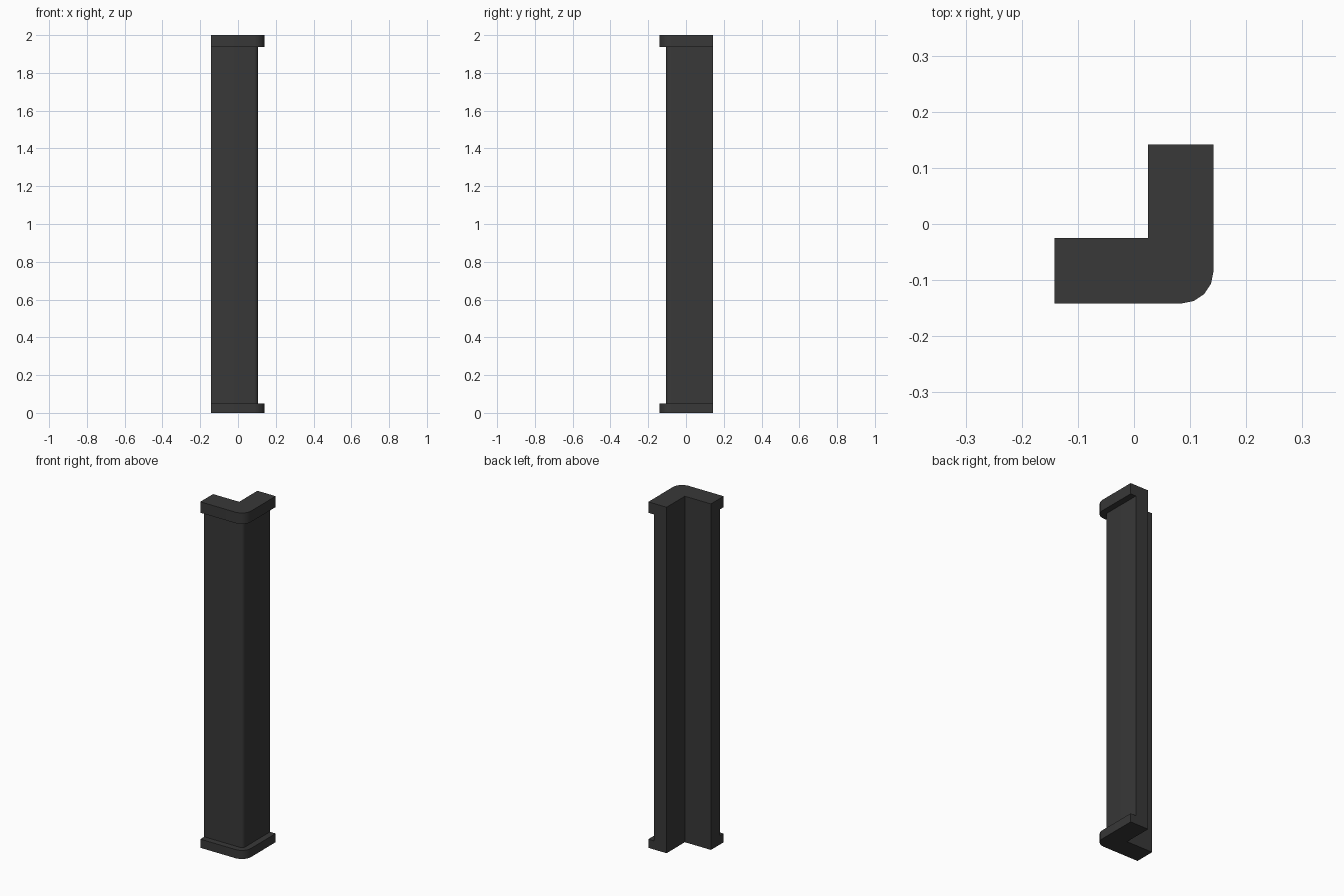
import bpy, bmesh, math

if "Cube" in bpy.data.objects:
    bpy.data.objects.remove(bpy.data.objects["Cube"])

END = 0.142          # flush ends of both arms
INNER = 0.025        # inside corner of the L
ARC = 0.085          # centre of the rounded outer corner

mat = bpy.data.materials.new("dark_grey")
mat.diffuse_color = (0.04, 0.04, 0.04, 1)
mat.use_nodes = True
mat.node_tree.nodes["Principled BSDF"].inputs["Base Color"].default_value = mat.diffuse_color


def l_block(name, outer, z0, z1):
    """Extrude an L-shaped section with a rounded outer corner."""
    r = outer - ARC
    pts = [(-END, -outer)]
    for i in range(5):
        a = -math.pi / 2 + i * math.pi / 8
        pts.append((ARC + r * math.cos(a), -ARC + r * math.sin(a)))
    pts += [(outer, END), (INNER, END), (INNER, -INNER), (-END, -INNER)]

    bm = bmesh.new()
    base = bm.faces.new([bm.verts.new((x, y, z0)) for x, y in pts])
    top = bmesh.ops.extrude_face_region(bm, geom=[base], use_keep_orig=True)
    for v in top["geom"]:
        if isinstance(v, bmesh.types.BMVert):
            v.co.z = z1
    bmesh.ops.recalc_face_normals(bm, faces=bm.faces[:])
    me = bpy.data.meshes.new(name)
    bm.to_mesh(me)
    bm.free()
    me.materials.append(mat)
    ob = bpy.data.objects.new(name, me)
    bpy.context.collection.objects.link(ob)
    bpy.ops.object.select_all(action='DESELECT')
    ob.select_set(True)
    bpy.context.view_layer.objects.active = ob
    bpy.ops.object.shade_smooth_by_angle(angle=math.radians(30))


# Base plinth, corner shaft and top cap
l_block("base", 0.1415, 0.0, 0.05)
l_block("shaft", 0.106, 0.05, 1.937)
l_block("cap", 0.1415, 1.937, 2.0)
